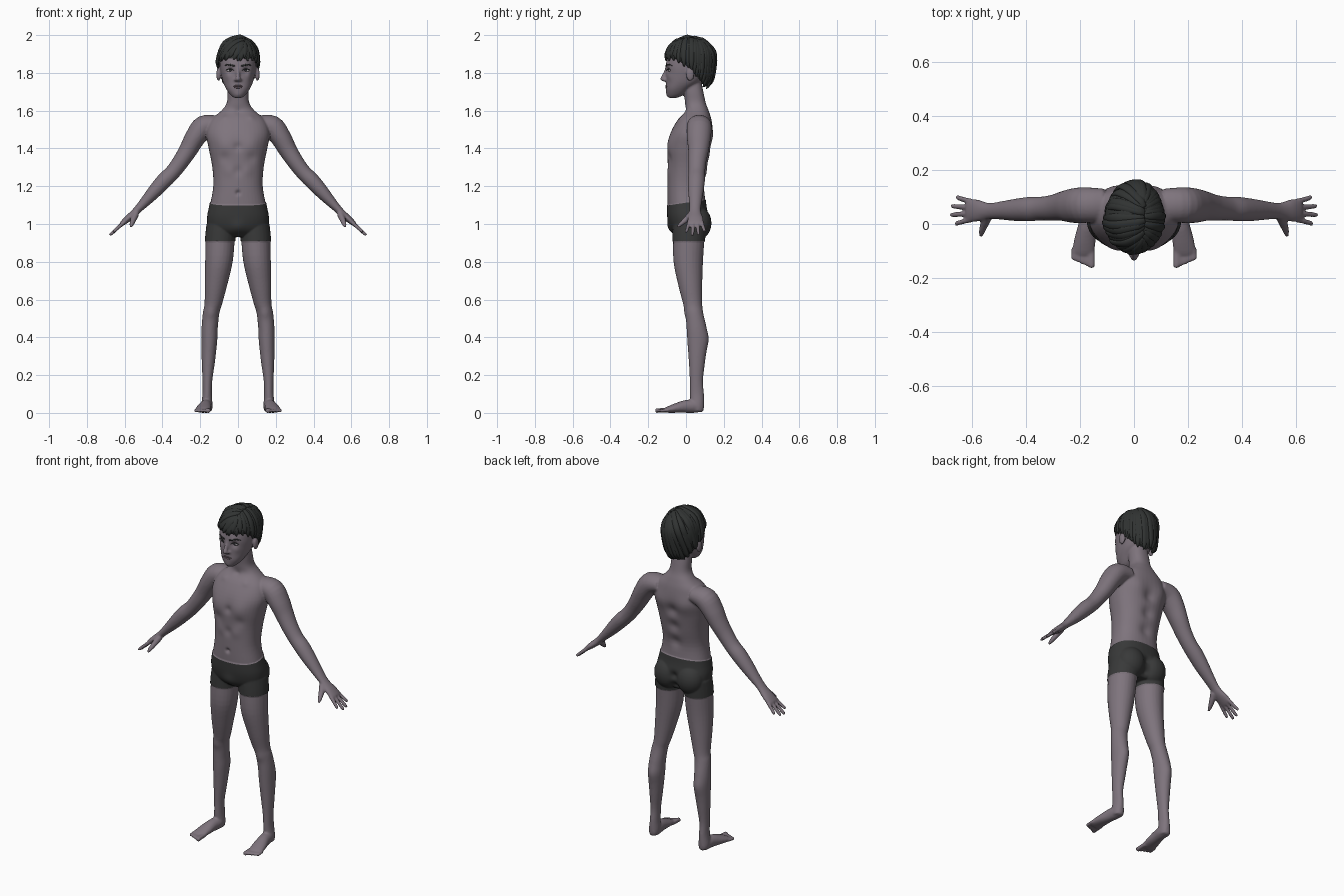
import bpy, bmesh, math, random
from mathutils import Vector, Matrix
from mathutils.bvhtree import BVHTree

random.seed(4)
if "Cube" in bpy.data.objects:
    bpy.data.objects.remove(bpy.data.objects["Cube"])
Y, Z = Vector((0, 1, 0)), Vector((0, 0, 1))


def material(name, color):
    m = bpy.data.materials.new(name)
    m.use_nodes = True
    m.diffuse_color = (*color, 1)
    bsdf = next(n for n in m.node_tree.nodes if n.type == 'BSDF_PRINCIPLED')
    bsdf.inputs["Base Color"].default_value = (*color, 1)
    return m


skin = material("skin", (.21, .175, .205))
cloth = material("dark cloth", (.04, .041, .041))
hair_mat = material("dark hair", (.03, .033, .032))
eye_mat = material("eye white", (.38, .36, .38))
iris_mat = material("iris", (.03, .03, .035))
lip_mat = material("lips", (.15, .11, .13))


def finish(name, bm, *mats):
    bmesh.ops.recalc_face_normals(bm, faces=bm.faces)
    for f in bm.faces:
        f.smooth = True
    mesh = bpy.data.meshes.new(name)
    bm.to_mesh(mesh)
    bm.free()
    for m in mats:
        mesh.materials.append(m)
    obj = bpy.data.objects.new(name, mesh)
    bpy.context.collection.objects.link(obj)
    return obj


def refine(rows, steps=4):
    """Catmull-Rom interpolation between the given cross-sections."""
    out, last = [], len(rows) - 1
    for i in range(last):
        quad = zip(rows[max(i - 1, 0)], rows[i], rows[i + 1], rows[min(i + 2, last)])
        quad = list(quad)
        for k in range(steps):
            t = k / steps
            out.append([b + t / 2 * (c - a + t * (2 * a - 5 * b + 4 * c - d + t * (3 * (b - c) + d - a)))
                        for a, b, c, d in quad])
    return out + [rows[-1]]


def loft(bm, rows, side=1, axis=None, depth=Y, power=2, seg=24):
    """Skin oval sections (x, y, z, half width, half depth)."""
    rows = refine(rows)
    pts = [Vector(r[:3]) for r in rows]
    rings = []
    for i, p in enumerate(pts):
        tangent = axis or pts[min(i + 1, len(pts) - 1)] - pts[max(i - 1, 0)]
        d = depth(p) if callable(depth) else depth
        u = d.cross(tangent).normalized()
        v = tangent.cross(u).normalized()
        ring = []
        for k in range(seg):
            c, s = math.cos(math.tau * k / seg), math.sin(math.tau * k / seg)
            c, s = (math.copysign(abs(n) ** (2 / power), n) for n in (c, s))
            co = p + u * c * rows[i][3] + v * s * rows[i][4]
            ring.append(bm.verts.new((co.x * side, co.y, co.z)))
        rings.append(ring)
    for a, b in zip(rings, rings[1:]):
        for k in range(seg):
            n = (k + 1) % seg
            bm.faces.new((a[k], a[n], b[n], b[k]))
    bm.faces.new(rings[0])
    bm.faces.new(rings[-1])


def ellipsoid(bm, center, radii):
    bmesh.ops.create_uvsphere(bm, u_segments=24, v_segments=14, radius=1,
                              matrix=Matrix.Translation(center) @ Matrix.Diagonal((*radii, 1)))


# Torso and neck
bm = bmesh.new()
loft(bm, [(0, .02, .935, .07, .06), (0, .018, .97, .145, .092), (0, .012, 1.03, .16, .105),
          (0, .003, 1.1, .148, .101), (0, 0, 1.2, .131, .099), (0, .01, 1.3, .136, .107),
          (0, .018, 1.4, .155, .114), (0, .03, 1.48, .168, .112), (0, .045, 1.55, .145, .09),
          (0, .058, 1.598, .09, .063), (0, .05, 1.64, .06, .055), (0, .04, 1.7, .055, .052),
          (0, .03, 1.76, .05, .05)], axis=Z, power=2.3, seg=40)
# Head
loft(bm, [(0, -.07, 1.668, .022, .022), (0, -.055, 1.685, .042, .045), (0, -.04, 1.715, .063, .066),
          (0, -.015, 1.75, .079, .09), (0, 0, 1.79, .089, .105), (0, .014, 1.83, .096, .122),
          (0, .025, 1.88, .096, .124), (0, .025, 1.93, .082, .103), (0, .025, 1.968, .042, .058),
          (0, .025, 1.978, .015, .02)], axis=Z, power=2.25, seg=40)
# Nose
loft(bm, [(0, -.095, 1.835, .009, .012), (0, -.104, 1.81, .009, .012), (0, -.115, 1.785, .011, .014),
          (0, -.12, 1.767, .014, .017), (0, -.113, 1.755, .012, .012)], axis=Z)

for side in (1, -1):
    ellipsoid(bm, (.011 * side, -.112, 1.763), (.01, .011, .008))
    # Ears and buttocks
    ellipsoid(bm, (.103 * side, .022, 1.792), (.012, .022, .036))
    ellipsoid(bm, (.072 * side, .062, 1.005), (.078, .069, .085))
    # Legs
    loft(bm, [(.088, .02, 1, .075, .085), (.094, .015, .92, .077, .083), (.101, .012, .8, .073, .078),
              (.116, .022, .68, .06, .064), (.13, .035, .58, .047, .051), (.142, .044, .53, .044, .047),
              (.15, .056, .45, .043, .053), (.152, .061, .38, .042, .054), (.157, .058, .27, .035, .043),
              (.162, .055, .17, .026, .035), (.163, .058, .1, .025, .037), (.165, .06, .04, .03, .036),
              (.165, .06, .008, .026, .032)], side, axis=Z)
    # Feet and toes
    loft(bm, [(.165, .09, .024, .02, .02), (.165, .05, .034, .031, .034), (.172, 0, .034, .033, .034),
              (.18, -.05, .026, .039, .026), (.187, -.095, .017, .041, .017),
              (.189, -.113, .013, .036, .012)], side, depth=Z)
    for i in range(5):
        x, r, tip = .157 + .0165 * i, .009 if i else .0125, -.163 + .007 * i
        loft(bm, [(x, -.09, .015, r, r), (x, tip + .02, .013, r, r), (x, tip + .006, .011, r, r),
                  (x, tip, .01, r / 2, r / 2)], side, depth=Z, seg=12)
    # Arms and palms
    loft(bm, [(.11, .07, 1.53, .045, .06), (.18, .07, 1.515, .06, .066), (.225, .068, 1.46, .055, .064),
              (.262, .066, 1.395, .049, .055), (.3, .06, 1.335, .044, .048), (.345, .057, 1.275, .041, .044),
              (.39, .055, 1.23, .042, .045), (.44, .052, 1.175, .037, .041), (.49, .05, 1.12, .028, .034),
              (.53, .048, 1.078, .021, .03), (.555, .048, 1.052, .02, .034), (.585, .05, 1.027, .018, .042),
              (.61, .05, 1.005, .014, .043), (.618, .05, .998, .01, .04)], side)
    # Fingers
    for i, reach in enumerate((.062, .08, .076, .058)):
        y0, y1, r = .017 + .022 * i, .002 + .032 * i, .0098
        path = [(.6, y0), (.6 + reach * .5, (y0 + y1) / 2), (.6 + reach * .92, y1), (.6 + reach, y1)]
        loft(bm, [(x, y, 1.012 - (x - .6) * .9, q, q)
                  for (x, y), q in zip(path, (r * 1.1, r, r * .9, r / 2))], side, seg=12)
    # Thumbs
    loft(bm, [(.54, .03, 1.055, .018, .018), (.553, .002, 1.025, .016, .016),
              (.563, -.028, .999, .012, .011), (.567, -.046, .984, .006, .006)], side, seg=12)

# Fuse the parts into one continuous skin
blank = finish("body_blank", bm, skin)
fuse = blank.modifiers.new("fuse", 'REMESH')
fuse.mode, fuse.voxel_size = 'VOXEL', .0055
relax = blank.modifiers.new("relax", 'SMOOTH')
relax.factor, relax.iterations = .5, 4
bpy.context.view_layer.update()
mesh = bpy.data.meshes.new_from_object(blank.evaluated_get(bpy.context.evaluated_depsgraph_get()))
bm = bmesh.new()
bm.from_mesh(mesh)
bpy.data.objects.remove(blank)
bpy.data.meshes.remove(mesh)

# Sculpted muscles and face: x, y, z, radius, push along y (mirrored in x)
dabs = [(.075, -.09, 1.42, .055, -.01), (.075, -.1, 1.35, .03, .007), (0, -.1, 1.41, .022, .008),
        (0, -.1, 1.165, .012, .012), (0, -.1, 1.28, .025, .006), (.05, -.1, 1.28, .03, -.004),
        (0, .13, 1.42, .035, -.014), (0, .12, 1.32, .035, -.013), (0, .1, 1.22, .035, -.011),
        (.085, .14, 1.46, .05, .008), (.07, -.02, 1.56, .02, -.006), (0, .0, 1.59, .018, .007),
        (0, .12, 1.02, .025, -.018), (0, .11, .96, .025, -.02), (0, -.08, .98, .04, -.012),
        (.042, -.1, 1.814, .018, .011), (.04, -.1, 1.842, .014, -.004), (.06, -.085, 1.78, .02, -.004),
        (0, -.1, 1.685, .018, -.004), (.142, 0, .53, .03, -.006), (.15, .11, .39, .04, .005)]
for v in bm.verts:
    p = Vector((abs(v.co.x), v.co.y, v.co.z))
    for x, y, z, r, push in dabs:
        if abs(p.z - z) < 3 * r:
            d = (p - Vector((x, y, z))).length_squared / (r * r)
            v.co.y += push * math.exp(-d)
    v.co.z = max(v.co.z, 0)

# Fitted shorts, cut from the body along waist and hem
waist, hem = 1.112, .91
for level, tilt in ((waist, .15), (hem, 0)):
    bmesh.ops.bisect_plane(bm, geom=bm.verts[:] + bm.edges[:] + bm.faces[:], dist=1e-5,
                           plane_co=(0, 0, level), plane_no=(0, -tilt, 1))
bm.normal_update()
worn = set()
for f in bm.faces:
    c = f.calc_center_median()
    f.material_index = int(abs(c.x) < .3 and hem < c.z < waist + .15 * c.y)
    if f.material_index:
        worn.update(f.verts)
for v, n in [(v, v.normal.copy()) for v in worn]:
    v.co += n * .004
tree = BVHTree.FromBMesh(bm)
finish("body", bm, skin, cloth)


def face_y(x, z):
    return tree.ray_cast(Vector((x, -1, z)), Y)[0].y


def strip(bm, points, lift, side=1):
    """Thin raised band following the face: x, z, half height."""
    loft(bm, [(x, face_y(x, z) + lift, z, h, .003) for x, z, h in points], side, seg=10)


# Eyes, lashes and brows
for side, label in ((1, "left"), (-1, "right")):
    y = face_y(.042, 1.812)
    bm = bmesh.new()
    ellipsoid(bm, (.042 * side, y + .007, 1.812), (.019, .011, .0085))
    finish(label + "_eye", bm, eye_mat)
    bm = bmesh.new()
    ellipsoid(bm, (.041 * side, y - .003, 1.813), (.0068, .003, .0068))
    finish(label + "_iris", bm, iris_mat)
    bm = bmesh.new()
    strip(bm, [(.022, 1.813, .001), (.042, 1.821, .0025), (.064, 1.815, .0015)], -.002, side)
    finish(label + "_lashes", bm, hair_mat)
    bm = bmesh.new()
    strip(bm, [(.016, 1.836, .003), (.035, 1.841, .0045), (.055, 1.844, .0035), (.072, 1.837, .001)], 0, side)
    finish(label + "_brow", bm, hair_mat)

# Lips
bm = bmesh.new()
for z, h in ((1.732, .0035), (1.7235, .0045)):
    strip(bm, [(-.027, 1.728, .001), (-.012, z, h), (0, z - .0005, h), (.012, z, h), (.027, 1.728, .001)], -.001)
finish("lips", bm, lip_mat)

# Hair: a cap with tapered locks swept from a side parting
HC = Vector((0, .025, 1.87))


def on_hair(d, lift=1):
    d = d.normalized()
    return HC + lift * Vector((d.x * .108, d.y * .132, d.z * (.122 if d.z > 0 else .2)))


def hairline(az, shift=0):
    t = min(max((.75 - math.cos(az)) / 1.75, 0), 1)
    s = 1.875 - .15 * t * t * (3 - 2 * t) + shift - HC.z
    s /= .122 if s > 0 else .2
    c = math.sqrt(1 - s * s)
    return Vector((math.sin(az) * c, -math.cos(az) * c, s))


bm = bmesh.new()
count, layers = 48, 10
grid = [[bm.verts.new(on_hair(Z.lerp(hairline(math.tau * k / count), j / layers)))
         for k in range(count)] for j in range(1, layers + 1)]
bm.faces.new(grid[0])
for a, b in zip(grid, grid[1:]):
    for k in range(count):
        n = (k + 1) % count
        bm.faces.new((a[k], a[n], b[n], b[k]))
for i in range(count):
    end = hairline(math.tau * (i + random.uniform(-.3, .3)) / count, random.uniform(-.014, .01))
    start = Vector((.35, end.y * .7, .9))
    lift = random.uniform(.97, 1.02)
    lock = []
    for t, w, h in ((0, .01, .005), (.25, .016, .009), (.5, .018, .01), (.8, .014, .009), (1, .004, .003)):
        lock.append((*on_hair(start.lerp(end, t), lift), w, h))
    loft(bm, lock, depth=lambda p: p - HC, seg=10)
finish("hair", bm, hair_mat)
